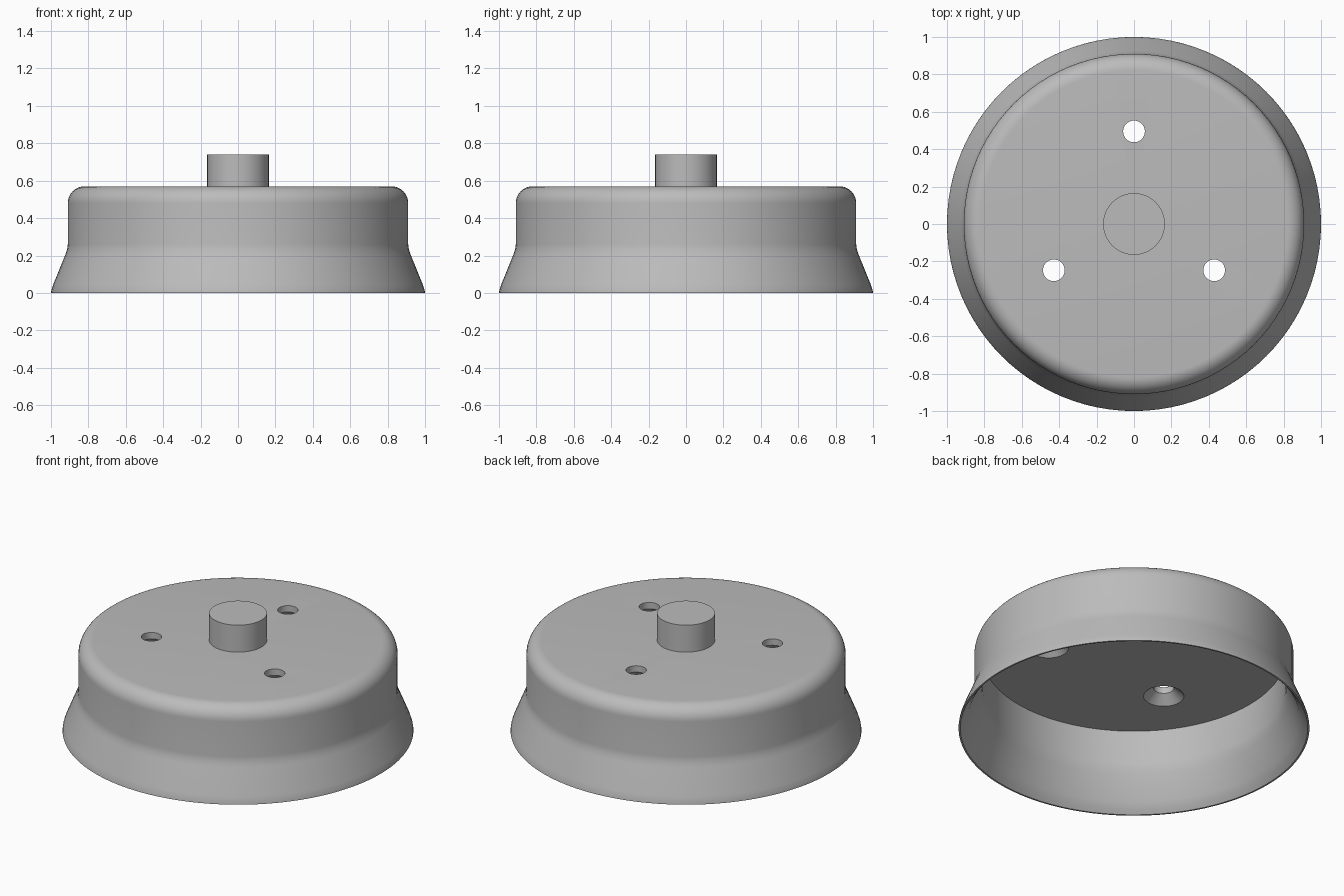
import bpy
import math

cube = bpy.data.objects.get("Cube")
if cube:
    bpy.data.objects.remove(cube, do_unlink=True)

grey = bpy.data.materials.new("plain grey")
grey.use_nodes = True
COLOUR = (0.5, 0.5, 0.5, 1)
grey.diffuse_color = COLOUR
grey.node_tree.nodes["Principled BSDF"].inputs["Base Color"].default_value = COLOUR


def lathe(name, profile, sides, closed=False, centre=(0, 0)):
    """Turn an (r, z) profile around a vertical axis; points at r = 0 become poles."""
    verts, rings, faces = [], [], []
    for r, z in profile:
        count = sides if r > 0 else 1
        rings.append([len(verts) + i for i in range(count)])
        for i in range(count):
            a = math.tau * i / sides
            verts.append((centre[0] + r * math.cos(a), centre[1] + r * math.sin(a), z))
    pairs = list(zip(rings, rings[1:]))
    if closed:
        pairs.append((rings[-1], rings[0]))
    for low, high in pairs:
        if len(low) == 1 and len(high) == 1:
            continue  # two poles share no surface
        for i in range(sides):
            j = (i + 1) % sides
            face = [low[i % len(low)], low[j % len(low)], high[j % len(high)], high[i % len(high)]]
            faces.append(list(dict.fromkeys(face)))
    mesh = bpy.data.meshes.new(name)
    mesh.from_pydata(verts, [], faces)
    mesh.update()
    mesh.materials.append(grey)
    obj = bpy.data.objects.new(name, mesh)
    bpy.context.collection.objects.link(obj)
    return obj


def activate(obj):
    bpy.ops.object.select_all(action="DESELECT")
    obj.select_set(True)
    bpy.context.view_layer.objects.active = obj


# Hollow flared housing with a rounded shoulder
TOP, CEILING, FILLET = 0.57, 0.478, 0.09
outer = [(1, 0), (0.998, 0.015), (0.988, 0.045), (0.925, 0.2), (0.914, 0.23), (0.91, 0.26)]
shoulder = [(0.82 + FILLET * math.cos(a), TOP - FILLET + FILLET * math.sin(a))
            for a in (math.pi / 2 * i / 10 for i in range(11))]
inner = [(0.865, CEILING), (0.865, 0.27), (0.87, 0.24), (0.882, 0.205),
         (0.945, 0.06), (0.968, 0.025), (0.99, 0)]
housing = lathe("housing", outer + shoulder + [(0, TOP), (0, CEILING)] + inner, 96, closed=True)

# Three through holes, countersunk from inside
for k in range(3):
    a = math.radians(90 + 120 * k)
    hole = [(0, 0.42), (0.179, 0.42), (0.058, 0.53), (0.058, 0.65), (0, 0.65)]
    cutter = lathe("hole_cutter", hole, 40, centre=(0.495 * math.cos(a), 0.495 * math.sin(a)))
    cutter.hide_render = True
    activate(housing)
    cut = housing.modifiers.new("hole", "BOOLEAN")
    cut.operation = "DIFFERENCE"
    cut.solver = "EXACT"
    cut.object = cutter
    bpy.ops.object.modifier_apply(modifier=cut.name)
    bpy.data.objects.remove(cutter, do_unlink=True)

# Central post
post = lathe("centre_post", [(0, 0.55), (0.165, 0.55), (0.165, 0.74), (0, 0.74)], 64)

for obj in (housing, post):
    activate(obj)
    bpy.ops.object.shade_smooth_by_angle(angle=math.radians(30))
